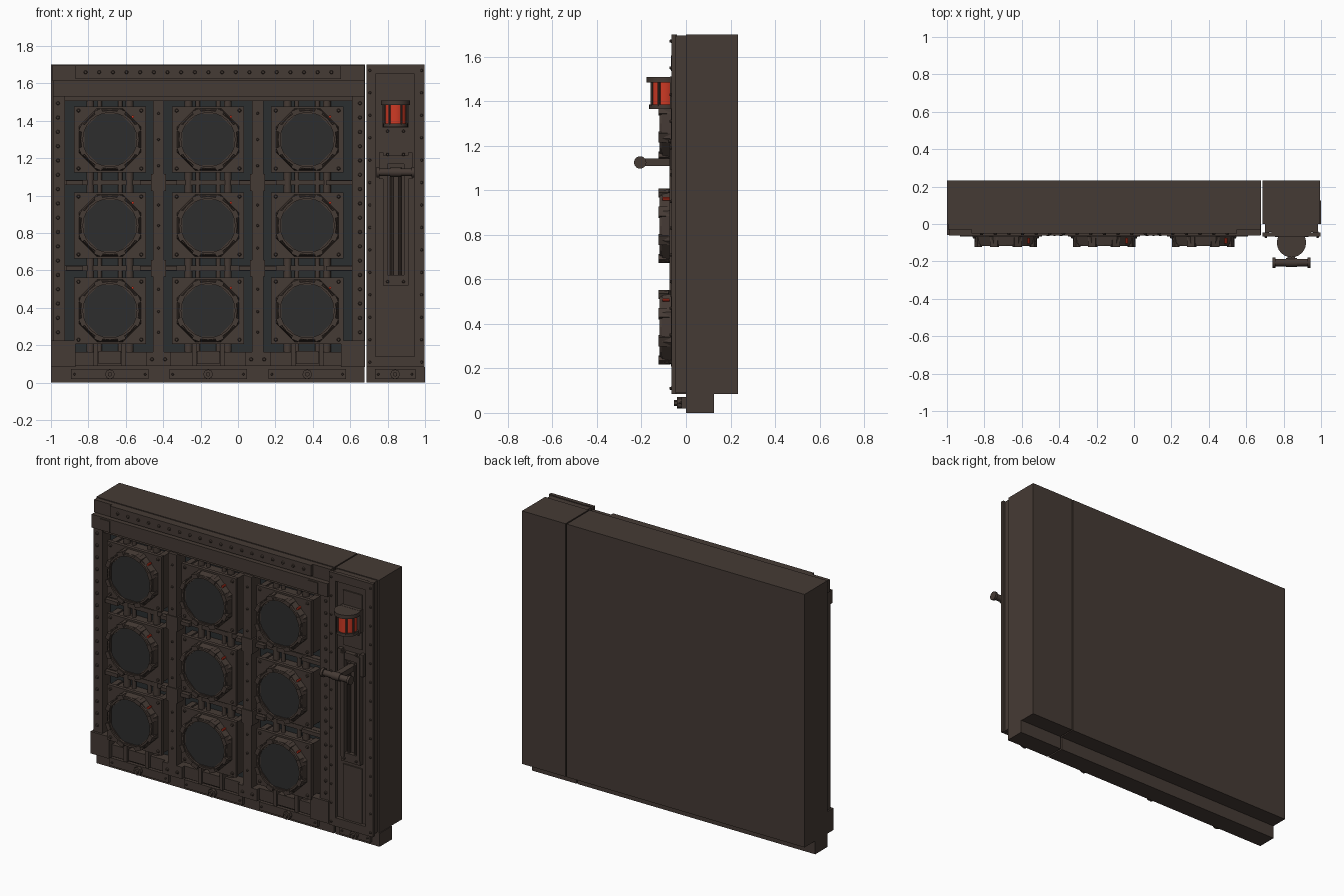
import bpy, bmesh, math
from mathutils import Matrix, Vector


def material(name, col):
    m = bpy.data.materials.new(name)
    m.diffuse_color = (*col, 1)
    return m


BROWN = material("dark brown metal", (0.060, 0.043, 0.035))
GREY = material("charcoal panel", (0.024, 0.028, 0.030))
DISC = material("dark grey disc", (0.027, 0.027, 0.027))
RED = material("red lamp", (0.62, 0.042, 0.018))


class Part:
    """Collects boxes and cylinders into one named object."""

    def __init__(self, name, mat):
        self.name, self.mat, self.bm = name, mat, bmesh.new()

    def box(self, x0, x1, y0, y1, z0, z1, rot=None):
        m = Matrix.LocRotScale(((x0 + x1) / 2, (y0 + y1) / 2, (z0 + z1) / 2), None,
                               (x1 - x0, y1 - y0, z1 - z0))
        bmesh.ops.create_cube(self.bm, size=1, matrix=(rot @ m) if rot else m)

    def cyl(self, c, r, h, axis="Y", n=12, r2=None, turn=0):
        rot = {"X": Matrix.Rotation(math.pi / 2, 4, "Y"),
               "Y": Matrix.Rotation(math.pi / 2, 4, "X"),
               "Z": Matrix()}[axis]
        m = Matrix.Translation(c) @ rot @ Matrix.Rotation(turn, 4, "Z")
        bmesh.ops.create_cone(self.bm, cap_ends=True, segments=n, radius1=r,
                              radius2=r if r2 is None else r2, depth=h, matrix=m)

    def bolt(self, x, y, z, r=0.011):
        self.cyl((x, y - 0.004, z), r, 0.012, n=8, r2=r * 0.6)

    def ring(self, c, ro, ro2, ri, y0, y1, n=8, turn=0):
        """Ring facing -y, from y0 (back, ro) to y1 (front, ro2)."""
        loops = []
        for r, y in ((ro, y0), (ro2, y1), (ri, y1), (ri, y0)):
            loops.append([self.bm.verts.new((c[0] + r * math.cos(turn + i * math.tau / n), y,
                          c[1] + r * math.sin(turn + i * math.tau / n))) for i in range(n)])
        for a, b in zip(loops, loops[1:] + loops[:1]):
            for i in range(n):
                j = (i + 1) % n
                self.bm.faces.new((a[i], a[j], b[j], b[i]))

    def done(self, smooth=False):
        bmesh.ops.recalc_face_normals(self.bm, faces=self.bm.faces)
        me = bpy.data.meshes.new(self.name)
        self.bm.to_mesh(me)
        self.bm.free()
        me.materials.append(self.mat)
        ob = bpy.data.objects.new(self.name, me)
        bpy.context.collection.objects.link(ob)
        if smooth:
            bpy.context.view_layer.objects.active = ob
            ob.select_set(True)
            bpy.ops.object.shade_smooth_by_angle(angle=math.radians(40))
            ob.select_set(False)


COLS = (-0.685, -0.16, 0.37)
ROWS = (1.30, 0.84, 0.385)
BK = 0.233

# main cabinet with a shallow front recess
p = Part("main_cabinet", BROWN)
p.box(-1, 0.68, 0.045, BK, 0.085, 1.70)
p.box(-1, -0.925, 0, 0.045, 0.085, 1.70)
p.box(0.61, 0.68, 0, 0.045, 0.085, 1.70)
p.box(-0.925, 0.61, 0, 0.045, 1.51, 1.70)
p.box(-0.925, 0.61, 0, 0.045, 0.085, 0.165)
p.done()
p = Part("recess_panel", GREY)
p.box(-0.925, 0.61, 0.035, 0.045, 0.165, 1.51)
p.done()

# plinth with bolted plates
p = Part("plinth", BROWN)
p.box(-1, 0.677, 0, 0.125, 0, 0.085)
p.box(0.687, 1, 0, 0.125, 0, 0.085)
for x, w in [(c, 0.207) for c in COLS] + [(0.84, 0.108)]:
    p.box(x - w, x + w, -0.02, 0, 0.02, 0.072)
    p.cyl((x, -0.028, 0.045), 0.026, 0.024, n=8)
    p.cyl((x, -0.045, 0.045), 0.013, 0.02, n=6)
    for s in (-1, 1):
        p.bolt(x + s * (w - 0.018), -0.02, 0.045, 0.007)
p.done()

# front frame: columns, header, beam, corner blocks
p = Part("front_frame", BROWN)
for x0, x1, xb in ((-0.99, -0.925, -0.963), (0.61, 0.675, 0.652)):
    p.box(x0, x1, -0.045, 0, 0.085, 1.53)
    for i in range(17):
        p.bolt(xb, -0.045, 0.27 + i * 0.0765)
p.box(-0.995, 0.675, -0.03, 0, 1.615, 1.695)
p.box(-0.87, 0.55, -0.05, -0.03, 1.625, 1.695)
for i in range(19):
    p.bolt(-0.815 + i * 0.073, -0.05, 1.66)
p.box(-0.99, 0.675, -0.062, 0, 1.53, 1.615)
for x in (-0.895, 0.575):
    p.box(x - 0.035, x + 0.035, -0.068, -0.06, 1.535, 1.605)
p.box(-0.94, 0.63, -0.035, 0.03, 1.505, 1.53)
p.box(-1, -0.87, -0.06, 0, 0.085, 0.225)
p.box(0.55, 0.68, -0.06, 0, 0.085, 0.225)
p.box(-0.87, 0.55, -0.03, 0.03, 0.09, 0.165)
p.done()

# lattice bars between the modules
p = Part("lattice_bars", BROWN)
for x in (-0.425, 0.105):
    p.box(x - 0.03, x + 0.03, -0.055, 0.04, 0.165, 1.51)
    p.box(x - 0.068, x + 0.068, -0.055, 0, 0.09, 0.165)
    for s in (-1, 1):
        p.bolt(x + s * 0.035, -0.055, 0.125)
    for z in (1.44, 1.30, 1.16, 0.95, 0.84, 0.72, 0.50, 0.38, 0.27):
        p.bolt(x, -0.055, z, 0.008)
    for z in (1.07, 0.612):
        p.box(x - 0.04, x + 0.04, -0.06, 0, z - 0.045, z + 0.045)
for z in (1.07, 0.612):
    p.box(-0.925, 0.61, -0.005, 0.03, z - 0.014, z + 0.014)
    for x in (-0.885, -0.425, 0.105, 0.57):
        p.box(x - 0.1 if x != -0.885 else -0.92, min(x + 0.1, 0.61) if x > -0.8 else -0.83,
              -0.03, 0, z - 0.012, z + 0.012)
p.done()

# vertical pipes running behind each module column
p = Part("pipes", BROWN)
for x in COLS:
    for dx, r in ((-0.105, 0.022), (-0.055, 0.013), (0.055, 0.013), (0.105, 0.022)):
        p.cyl((x + dx, 0.01, 0.83), r, 1.36, "Z", 10)
    for s in (-1, 1):
        p.box(x + s * 0.075 - 0.012, x + s * 0.075 + 0.012, -0.05, 0.02, 0.09, 0.21)
    p.box(x - 0.06, x + 0.06, -0.042, 0.02, 0.10, 0.17)
p.done(True)

# nine round modules
body = Part("module_housings", BROWN)
disc = Part("module_discs", DISC)
dots = Part("module_indicator_lights", RED)
for x in COLS:
    for z in ROWS:
        body.box(x - 0.155, x + 0.155, -0.045, 0.035, z - 0.16, z + 0.16)
        body.box(x - 0.193, x + 0.193, -0.068, -0.045, z - 0.177, z + 0.177)
        for sx in (-1, 1):
            body.box(x + sx * 0.17 - 0.018, x + sx * 0.17 + 0.018, -0.045, 0.035,
                     z - 0.17, z + 0.17)
            for sz in (-1, 1):
                body.bolt(x + sx * 0.168, -0.068, z + sz * 0.155)
        t = math.pi / 8
        body.ring((x, z), 0.18, 0.172, 0.148, -0.068, -0.108, 8, t)
        body.ring((x, z), 0.160, 0.156, 0.144, -0.10, -0.118, 24)
        # clips at the octagon corners
        for i in range(8):
            rot = Matrix.Translation((x, 0, z)) @ Matrix.Rotation(t + i * math.pi / 4, 4, "Y")
            body.box(0.146, 0.172, -0.124, -0.07, -0.022, 0.022, rot)
        disc.cyl((x, -0.086, z), 0.149, 0.036, n=32)
        dots.cyl((x + 0.122, -0.09, z + 0.122), 0.007, 0.03, n=8)
body.done()
disc.done()
dots.done()

# side cabinet with flanged front and recessed inner panel
p = Part("side_cabinet", BROWN)
p.box(0.688, 0.995, 0, BK, 0.085, 1.70)
p.box(0.70, 0.985, -0.042, 0, 0.09, 1.695)
for x0, x1 in ((0.688, 0.735), (0.945, 0.998)):
    p.box(x0, x1, -0.066, -0.045, 0.085, 1.70)
    p.box(x0 + 0.012, x1 - 0.012, -0.045, -0.04, 0.09, 1.69)
    for i in range(14):
        p.bolt(0.705 if x0 < 0.8 else 0.982, -0.064, 0.11 + i * 0.12, 0.009)
p.box(0.735, 0.945, -0.066, -0.04, 0.085, 0.14)
p.box(0.735, 0.945, -0.066, -0.04, 1.65, 1.70)
p.box(0.775, 0.91, -0.05, -0.04, 0.14, 0.49)
p.box(0.775, 0.91, -0.05, -0.04, 1.25, 1.60)
p.done()

# lever slot, slide rods and T handle
p = Part("lever_slot", BROWN)
for x in (0.788, 0.900):
    p.box(x - 0.012, x + 0.012, -0.075, -0.04, 0.55, 1.21)
p.box(0.776, 0.912, -0.07, -0.04, 0.52, 0.575)
p.box(0.776, 0.912, -0.07, -0.04, 1.17, 1.215)
for x in (0.765, 0.92):
    p.box(x - 0.012, x + 0.012, -0.07, -0.04, 1.09, 1.23)
for x in (0.822, 0.866):
    p.cyl((x, -0.052, 0.85), 0.009, 0.6, "Z", 8)
for x in (0.80, 0.885):
    for z in (0.54, 1.345, 1.22):
        p.bolt(x, -0.07 if z < 1.3 else -0.05, z, 0.009)
p.done()
p = Part("lever_handle", BROWN)
p.box(0.822, 0.862, -0.195, -0.04, 1.108, 1.142)
p.cyl((0.842, -0.206, 1.125), 0.02, 0.19, "X", 14)
p.cyl((0.842, -0.206, 1.125), 0.025, 0.06, "X", 14)
for x in (0.748, 0.936):
    p.cyl((x, -0.206, 1.125), 0.028, 0.016, "X", 14)
p.done(True)

# warning lamp with cage
p = Part("lamp_glass", RED)
p.cyl((0.842, -0.10, 1.437), 0.058, 0.11, "Z", 16)
p.done(True)
p = Part("lamp_cage", BROWN)
p.cyl((0.842, -0.10, 1.497), 0.078, 0.024, "Z", 24)
p.cyl((0.842, -0.10, 1.376), 0.066, 0.020, "Z", 24)
p.box(0.772, 0.912, -0.072, -0.04, 1.365, 1.51)
for a in (200, 240, 300, 340):
    c, s = math.cos(math.radians(a)), math.sin(math.radians(a))
    p.cyl((0.842 + c * 0.063, -0.10 + s * 0.063, 1.437), 0.006, 0.115, "Z", 6)
p.done(True)
